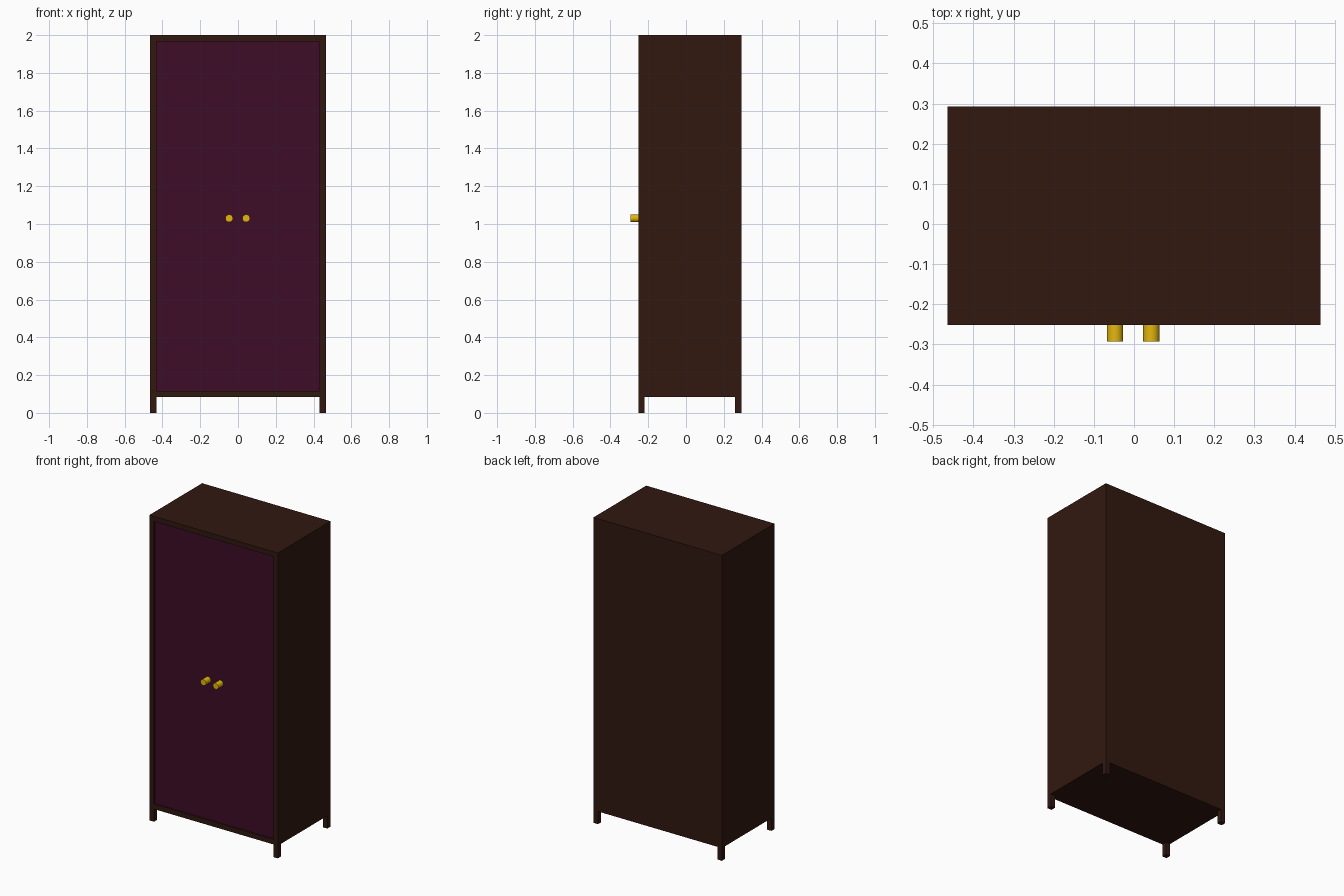
import bpy, bmesh
from math import pi
from mathutils import Matrix

if "Cube" in bpy.data.objects:
    bpy.data.objects.remove(bpy.data.objects["Cube"])

W, FRONT, BACK = 0.465, -0.252, 0.293   # half width, front and back planes
BASE, TOP, T = 0.083, 2.0, 0.033        # carcass bottom, top, board thickness


def material(name, rgb):
    m = bpy.data.materials.new(name)
    m.diffuse_color = (*rgb, 1)
    m.use_nodes = True
    m.node_tree.nodes["Principled BSDF"].inputs["Base Color"].default_value = m.diffuse_color
    return m


wood = material("dark_wood", (0.031, 0.009, 0.005))
plum = material("plum_panel", (0.047, 0.004, 0.021))
brass = material("brass", (0.78, 0.47, 0.004))


def finish(name, bm, mat):
    me = bpy.data.meshes.new(name)
    bm.to_mesh(me)
    bm.free()
    me.materials.append(mat)
    ob = bpy.data.objects.new(name, me)
    bpy.context.collection.objects.link(ob)
    return ob


def box(name, x, y, z, mat):
    """Box from (min, max) pairs."""
    bm = bmesh.new()
    size = [b - a for a, b in (x, y, z)]
    mid = [(a + b) / 2 for a, b in (x, y, z)]
    bmesh.ops.create_cube(bm, size=1, matrix=Matrix.Translation(mid) @ Matrix.Diagonal((*size, 1)))
    return finish(name, bm, mat)


# Carcass boards
inner = W - T
box("left_side", (-W, -inner), (FRONT, BACK), (BASE, TOP), wood)
box("right_side", (inner, W), (FRONT, BACK), (BASE, TOP), wood)
box("top_board", (-inner, inner), (FRONT, BACK), (TOP - T, TOP), wood)
box("bottom_board", (-inner, inner), (FRONT, BACK), (BASE, BASE + T), wood)
box("back_board", (-inner, inner), (BACK - T, BACK), (BASE + T, TOP - T), wood)

# Legs at the four corners
for side, x in (("left", (-W, -inner)), ("right", (inner, W))):
    for end, y in (("front", (FRONT, FRONT + T)), ("back", (BACK - T, BACK))):
        box(f"{end}_{side}_leg", x, y, (0, BASE), wood)

# Pair of slightly recessed doors, meeting in the middle
door_y = FRONT + 0.01
for side, x in (("left", (-inner, 0)), ("right", (0, inner))):
    box(f"{side}_door", x, (door_y, door_y + 0.02), (BASE + T, TOP - T), plum)

# Round knobs
for side, x in (("left", -0.047), ("right", 0.043)):
    bm = bmesh.new()
    y0, y1 = -0.293, door_y
    bmesh.ops.create_cone(bm, cap_ends=True, segments=32, radius1=0.02, radius2=0.02, depth=y1 - y0,
                          matrix=Matrix.Translation((x, (y0 + y1) / 2, 1.03)) @ Matrix.Rotation(pi / 2, 4, 'X'))
    ob = finish(f"{side}_knob", bm, brass)
    for f in ob.data.polygons:
        f.use_smooth = len(f.vertices) == 4
    for e in ob.data.edges:
        a, b = (ob.data.vertices[i].co.y for i in e.vertices)
        e.use_edge_sharp = abs(a - b) < 1e-5
